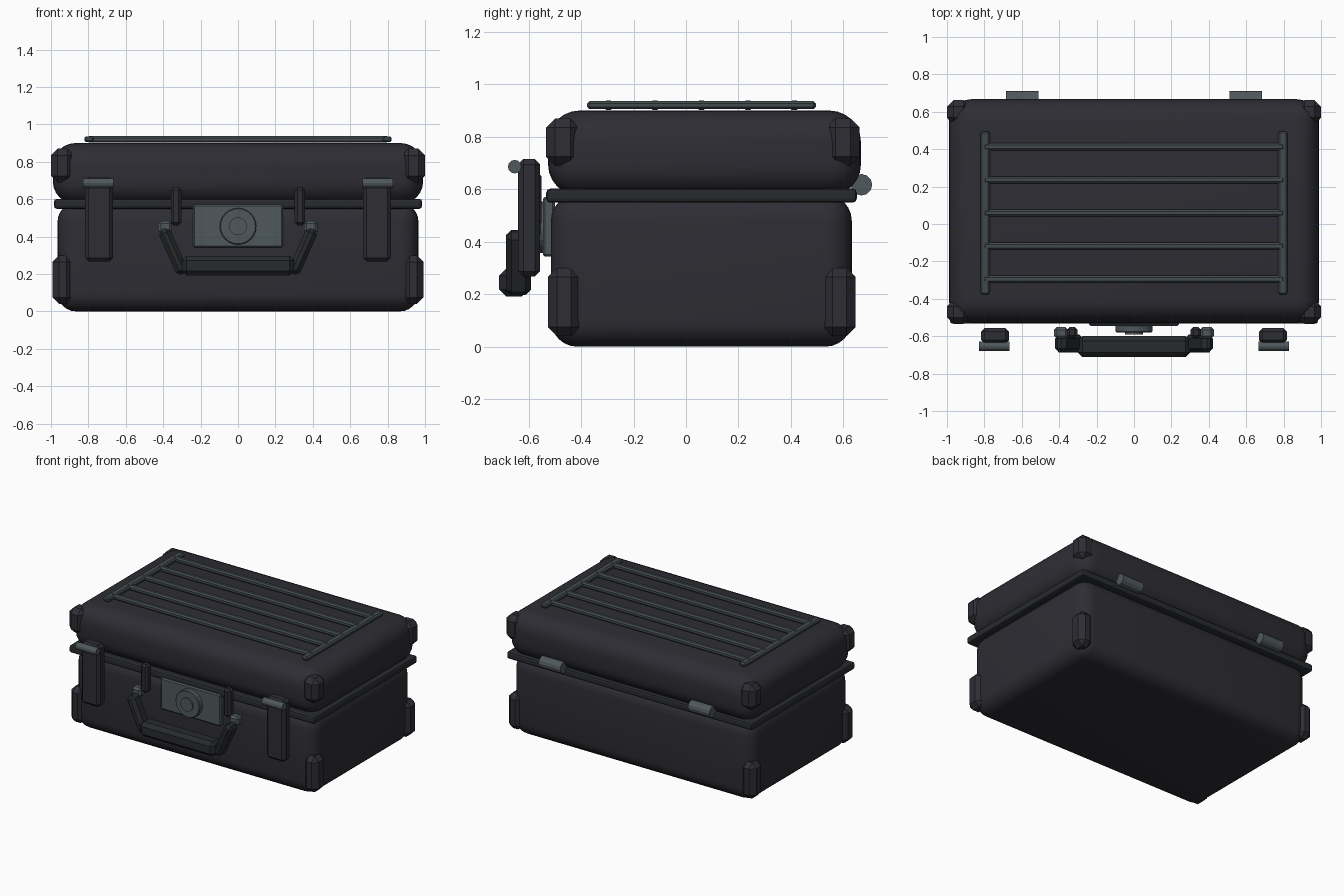
import bpy, math
from mathutils import Matrix

if "Cube" in bpy.data.objects:
    bpy.data.objects.remove(bpy.data.objects["Cube"])


def material(name, rgb):
    m = bpy.data.materials.new(name)
    m.diffuse_color = (*rgb, 1)
    m.use_nodes = True
    m.node_tree.nodes["Principled BSDF"].inputs["Base Color"].default_value = m.diffuse_color
    return m


SHELL = material("dark_shell", (0.026, 0.026, 0.034))
TRIM = material("black_trim", (0.021, 0.023, 0.026))
METAL = material("grey_metal", (0.080, 0.098, 0.110))
RACK = material("rack_grey", (0.056, 0.070, 0.076))


def finish(ob, name, mat, bevel, segments, smooth):
    ob.name = name
    ob.data.materials.append(mat)
    if bevel:
        b = ob.modifiers.new("bevel", 'BEVEL')
        b.width, b.segments, b.limit_method = bevel, segments, 'ANGLE'
        bpy.ops.object.modifier_apply(modifier=b.name)
    if smooth:
        bpy.ops.object.shade_smooth_by_angle(angle=math.radians(35))
    return ob


def box(name, x, y, z, mat, bevel=0.0, segments=1, smooth=False, tilt=0.0):
    """Box from (min, max) ranges, optionally turned about y at its centre."""
    bpy.ops.mesh.primitive_cube_add(size=1)
    ob = bpy.context.object
    ob.data.transform(Matrix.Diagonal((x[1] - x[0], y[1] - y[0], z[1] - z[0], 1)))
    ob.location = [(a + b) / 2 for a, b in (x, y, z)]
    ob.rotation_euler[1] = tilt
    return finish(ob, name, mat, bevel, segments, smooth)


def cylinder(name, center, radius, length, axis, mat, sides=12, bevel=0.0):
    bpy.ops.mesh.primitive_cylinder_add(vertices=sides, radius=radius, depth=length)
    ob = bpy.context.object
    ob.data.transform(Matrix.Rotation(math.pi / 2, 4, 'Y' if axis == 'X' else 'X'))
    ob.location = center
    return finish(ob, name, mat, bevel, 1, False)


def span(c, half):
    return (c - half, c + half)


# Case shells and the seal between them
box("case_body", (-0.965, 0.965), (-0.515, 0.632), (0, 0.58), SHELL, 0.10, 6, True)
box("case_lid", (-0.99, 0.99), (-0.526, 0.667), (0.575, 0.90), SHELL, 0.12, 6, True)
box("seal_rim", (-0.984, 0.984), (-0.533, 0.651), (0.549, 0.602), TRIM, 0.015, 2)

# Parts repeated on the left and right
for s, side in ((-1, "left"), (1, "right")):
    # Corner guards
    for cy_lid, cy_body, end in ((-0.470, -0.465, "front"), (0.598, 0.585, "back")):
        box(f"lid_guard_{end}_{side}", span(s * 0.938, 0.062), span(cy_lid, 0.064),
            (0.69, 0.87), SHELL, 0.035)
        box(f"body_guard_{end}_{side}", span(s * 0.937, 0.055), span(cy_body, 0.062),
            (0.04, 0.30), SHELL, 0.035)
    # Latches with their pins, and back hinges
    box(f"latch_{side}", span(s * 0.743, 0.075), (-0.64, -0.556), (0.267, 0.715), SHELL, 0.02)
    cylinder(f"latch_pin_{side}", (s * 0.747, -0.653, 0.686), 0.026, 0.165, 'X', METAL)
    cylinder(f"hinge_{side}", (s * 0.598, 0.669, 0.617), 0.041, 0.174, 'X', METAL)
    # Handle mounts, pivots and arms
    box(f"handle_mount_{side}", span(s * 0.331, 0.028), (-0.61, -0.55), (0.46, 0.663), SHELL, 0.015)
    box(f"handle_pivot_{side}", span(s * 0.390, 0.037), (-0.613, -0.552), (0.417, 0.483), METAL, 0.014)
    box(f"handle_arm_{side}", span(s * 0.347, 0.033), (-0.687, -0.59), (0.19, 0.452),
        TRIM, 0.022, tilt=s * math.radians(24))
    # Rack side rails
    box(f"rack_rail_{side}", span(s * 0.796, 0.025), (-0.377, 0.495), (0.905, 0.936), RACK, 0.009)

# Handle grip
box("handle_grip", (-0.30, 0.30), (-0.712, -0.60), (0.192, 0.297), TRIM, 0.025)

# Lock plate with round dial
box("lock_plate", (-0.24, 0.24), (-0.545, -0.50), (0.343, 0.571), METAL, 0.008)
cylinder("lock_dial", (0, -0.545, 0.455), 0.098, 0.07, 'Y', METAL, 24, 0.005)
cylinder("lock_button", (0, -0.565, 0.455), 0.048, 0.05, 'Y', METAL, 20)

# Rack slats on the lid
for i in range(5):
    box(f"rack_slat_{i + 1}", (-0.805, 0.805), span(0.059 + (i - 2) * 0.177, 0.019),
        (0.902, 0.938), RACK, 0.010)
